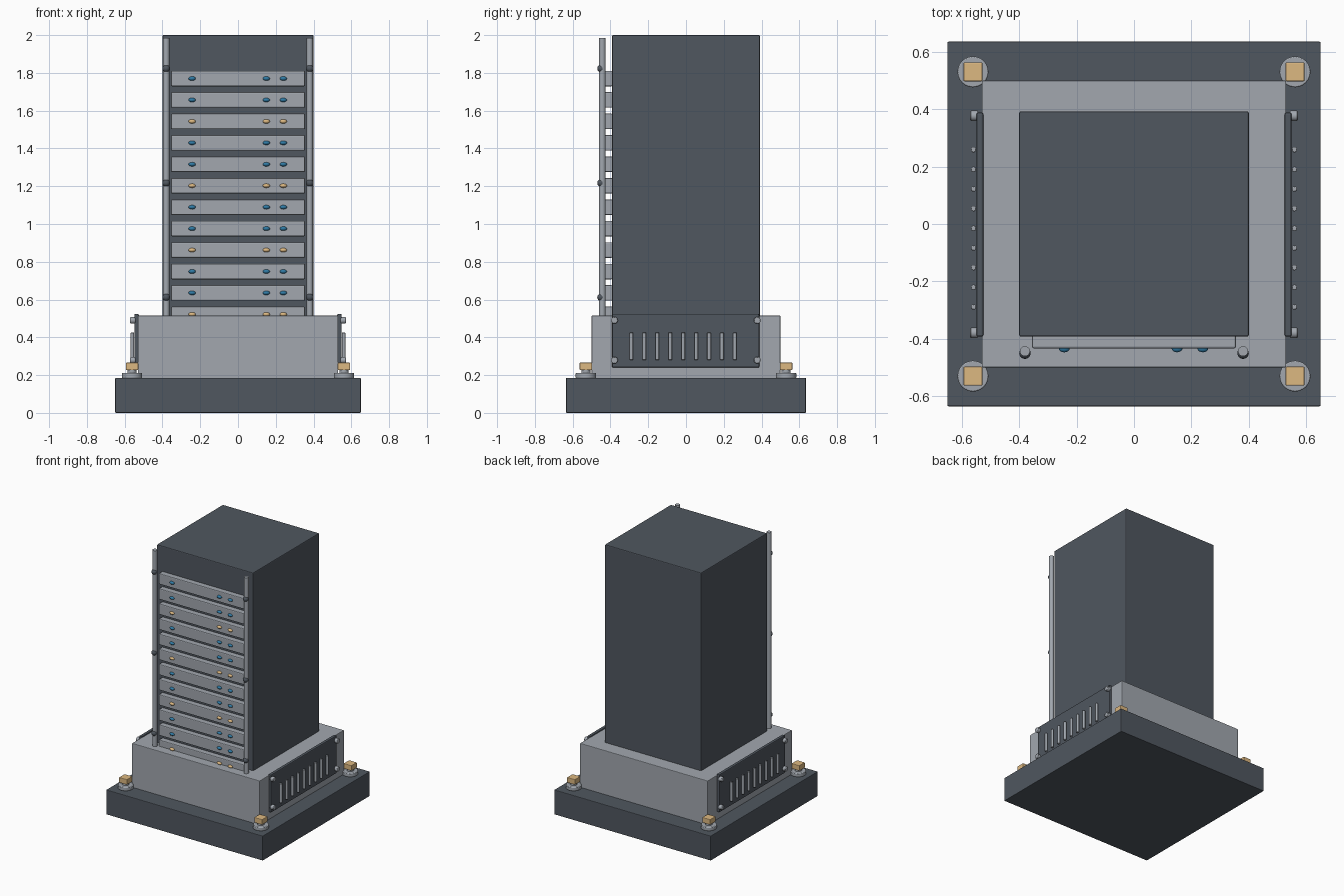
import bpy, math

if "Cube" in bpy.data.objects:
    bpy.data.objects.remove(bpy.data.objects["Cube"])

def material(name, rgb):
    m = bpy.data.materials.new(name)
    m.diffuse_color = (*rgb, 1)
    m.use_nodes = True
    m.node_tree.nodes["Principled BSDF"].inputs["Base Color"].default_value = m.diffuse_color
    return m

DARK = material("dark_slate", (0.08, 0.095, 0.115))
LIGHT = material("light_steel", (0.36, 0.39, 0.43))
BRASS = material("brass", (0.72, 0.48, 0.22))
BLUE = material("blue_light", (0.03, 0.2, 0.38))
SIDES = ((-1, "left"), (1, "right"))

def finish(name, mat, bevel=0.0, segments=2):
    ob = bpy.context.object
    ob.name = name
    ob.data.materials.append(mat)
    bpy.ops.object.transform_apply(location=False, rotation=True, scale=True)
    if bevel:
        mod = ob.modifiers.new("soft_edges", 'BEVEL')
        mod.width, mod.segments = bevel, segments
    return ob

def box(name, lo, hi, mat, bevel=0.0):
    bpy.ops.mesh.primitive_cube_add(size=1, location=[(a + b) / 2 for a, b in zip(lo, hi)])
    bpy.context.object.scale = [b - a for a, b in zip(lo, hi)]
    return finish(name, mat, bevel)

def rod(name, loc, r, depth, mat, rot=(0, 0, 0), bevel=0.0):
    bpy.ops.mesh.primitive_cylinder_add(vertices=24, radius=r, depth=depth, location=loc, rotation=rot)
    ob = finish(name, mat, bevel)
    bpy.ops.object.shade_smooth_by_angle()
    return ob

def ball(name, loc, scale, mat):
    bpy.ops.mesh.primitive_uv_sphere_add(segments=16, ring_count=10, radius=1, location=loc)
    bpy.context.object.scale = scale
    ob = finish(name, mat)
    bpy.ops.object.shade_smooth()
    return ob

# Stacked main bodies
box("base_slab", (-0.65, -0.635, 0), (0.65, 0.635, 0.185), DARK, 0.004)
box("plinth", (-0.53, -0.5, 0.18), (0.53, 0.5, 0.515), LIGHT, 0.004)
box("cabinet", (-0.4, -0.392, 0.5), (0.4, 0.392, 2.0), DARK, 0.006)

# Rack units with indicator lights; every third row is amber
for i in range(12):
    z = 1.77 - i * 0.1135
    box(f"rack_unit_{i}", (-0.355, -0.433, z - 0.041), (0.355, -0.388, z + 0.041), LIGHT, 0.006)
    for k, x in enumerate((-0.243, 0.15, 0.24)):
        ball(f"indicator_{i}_{k}", (x, -0.433, z), (0.019, 0.014, 0.011), BRASS if i % 3 == 2 else BLUE)

for s, side in SIDES:
    # Front rails with dark studs
    rod(f"{side}_rail", (s * 0.38, -0.443, 1.2475), 0.0175, 1.475, LIGHT)
    for k, z in enumerate((0.612, 1.217, 1.823)):
        ball(f"{side}_rail_stud_{k}", (s * 0.38, -0.45, z), (0.02, 0.02, 0.02), DARK)

    # Side vent plate with bars and corner screws
    x0, x1 = sorted((s * 0.525, s * 0.549))
    box(f"{side}_vent_plate", (x0, -0.392, 0.24), (x1, 0.388, 0.524), DARK, 0.006)
    for k in range(9):
        rod(f"{side}_vent_bar_{k}", (s * 0.559, -0.289 + k * 0.0685, 0.353), 0.0095, 0.145, LIGHT, bevel=0.003)
    for k, (y, z) in enumerate((y, z) for y in (-0.379, 0.377) for z in (0.279, 0.49)):
        rod(f"{side}_plate_screw_{k}", (s * 0.557, y, z), 0.018, 0.028, LIGHT,
            (0, math.pi / 2, 0), 0.004)

    # Anchor bolts on the base corners
    for t, end in ((-1, "front"), (1, "back")):
        x, y = s * 0.561, t * 0.53
        rod(f"{end}_{side}_washer", (x, y, 0.197), 0.054, 0.028, LIGHT, bevel=0.004)
        rod(f"{end}_{side}_stud", (x, y, 0.22), 0.024, 0.04, LIGHT)
        box(f"{end}_{side}_bolt_head", (x - 0.033, y - 0.033, 0.226),
            (x + 0.033, y + 0.033, 0.266), BRASS, 0.004)
